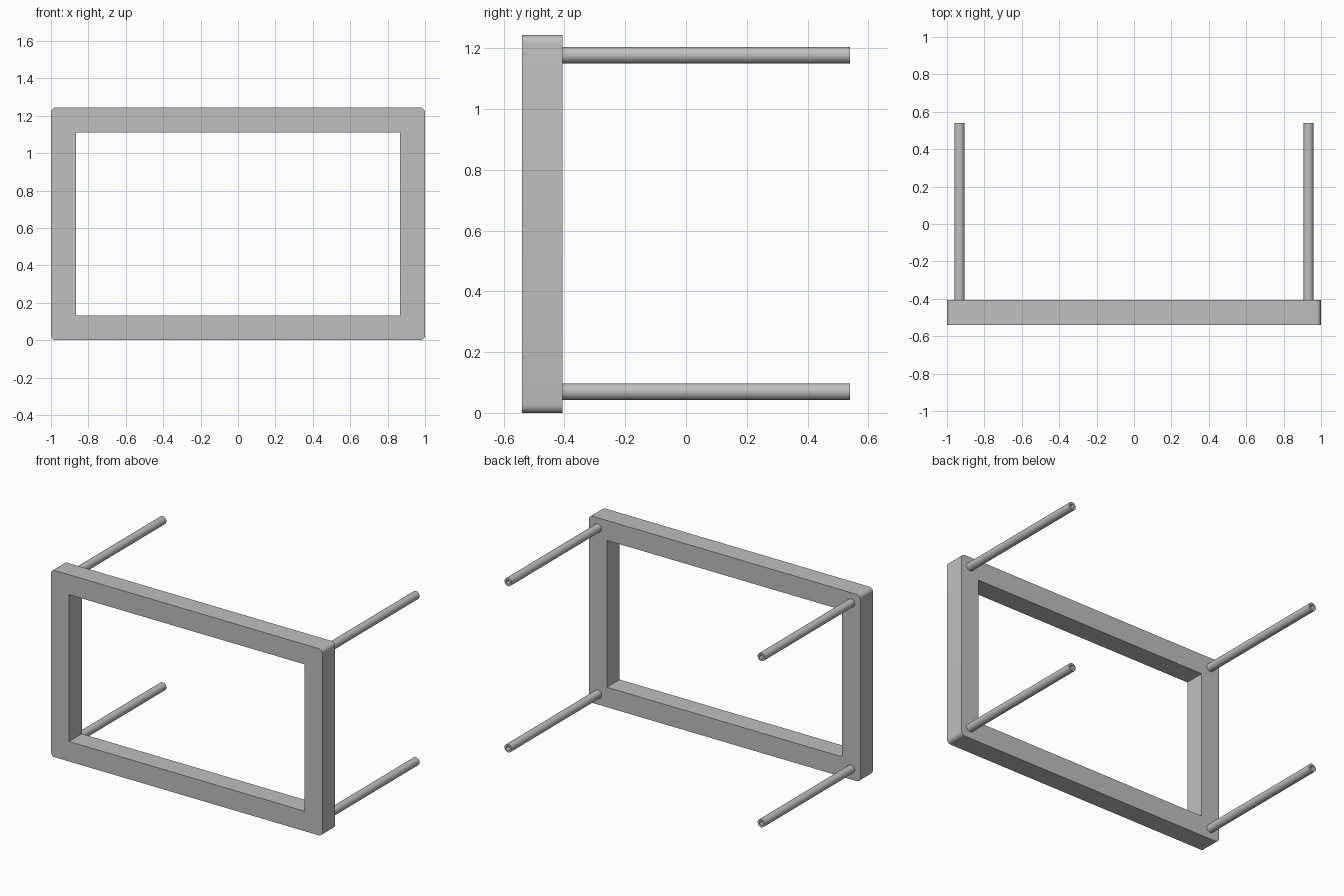
import bpy, bmesh, math
from mathutils import Matrix, Vector

cube = bpy.data.objects.get("Cube")
if cube:
    bpy.data.objects.remove(cube, do_unlink=True)

WIDTH, HEIGHT = 2.0, 1.244
FRONT, BACK, END = -0.54, -0.406, 0.54
RAIL = 0.133
CORNER = 0.027
POST_X, POST_LOW, POST_HIGH = 0.933, 0.07, 1.177
POST_R, BORE_R = 0.027, 0.014

grey = bpy.data.materials.new("plain_grey")
grey.use_nodes = True
colour = (0.52, 0.52, 0.52, 1)
grey.diffuse_color = colour
grey.node_tree.nodes["Principled BSDF"].inputs["Base Color"].default_value = colour


def add_object(name, bm):
    bmesh.ops.recalc_face_normals(bm, faces=bm.faces)
    mesh = bpy.data.meshes.new(name)
    bm.to_mesh(mesh)
    bm.free()
    mesh.materials.append(grey)
    obj = bpy.data.objects.new(name, mesh)
    bpy.context.collection.objects.link(obj)
    bpy.ops.object.select_all(action="DESELECT")
    obj.select_set(True)
    bpy.context.view_layer.objects.active = obj
    bpy.ops.object.shade_smooth_by_angle(angle=math.radians(35))
    return obj


# Frame: a slab with rounded outer corners and a rectangular opening
bm = bmesh.new()
place = Matrix.Translation((0, (FRONT + BACK) / 2, HEIGHT / 2))
bmesh.ops.create_cube(bm, size=1, matrix=place @ Matrix.Diagonal((WIDTH, BACK - FRONT, HEIGHT, 1)))
bm.normal_update()
corners = [e for e in bm.edges if abs((e.verts[0].co - e.verts[1].co).y) > 0.01]
panels = [f for f in bm.faces if abs(f.normal.y) > 0.9]
bmesh.ops.inset_individual(bm, faces=panels, thickness=RAIL, use_even_offset=True)
rims = [e for f in panels for e in f.edges]
bmesh.ops.delete(bm, geom=panels, context="FACES_ONLY")
bmesh.ops.bridge_loops(bm, edges=rims)
bmesh.ops.bevel(bm, geom=corners, offset=CORNER, segments=6, profile=0.5, affect="EDGES")
add_object("frame", bm)


# Posts: hollow tubes reaching back from each corner of the frame
def add_post(name, x, z):
    bm = bmesh.new()
    start = Matrix.Translation((x, BACK, z)) @ Matrix.Rotation(math.pi / 2, 4, "X")
    edges = []
    for radius in (POST_R, BORE_R):
        ring = bmesh.ops.create_circle(bm, segments=32, radius=radius, matrix=start)["verts"]
        edges += list({e for v in ring for e in v.link_edges})
    ends = bmesh.ops.bridge_loops(bm, edges=edges)["faces"]
    new = bmesh.ops.extrude_face_region(bm, geom=ends, use_keep_orig=True)["geom"]
    moved = [g for g in new if isinstance(g, bmesh.types.BMVert)]
    bmesh.ops.translate(bm, verts=moved, vec=Vector((0, END - BACK, 0)))
    add_object(name, bm)


for side, x in (("left", POST_X), ("right", -POST_X)):
    for level, z in (("lower", POST_LOW), ("upper", POST_HIGH)):
        add_post(f"{level}_{side}_post", x, z)
